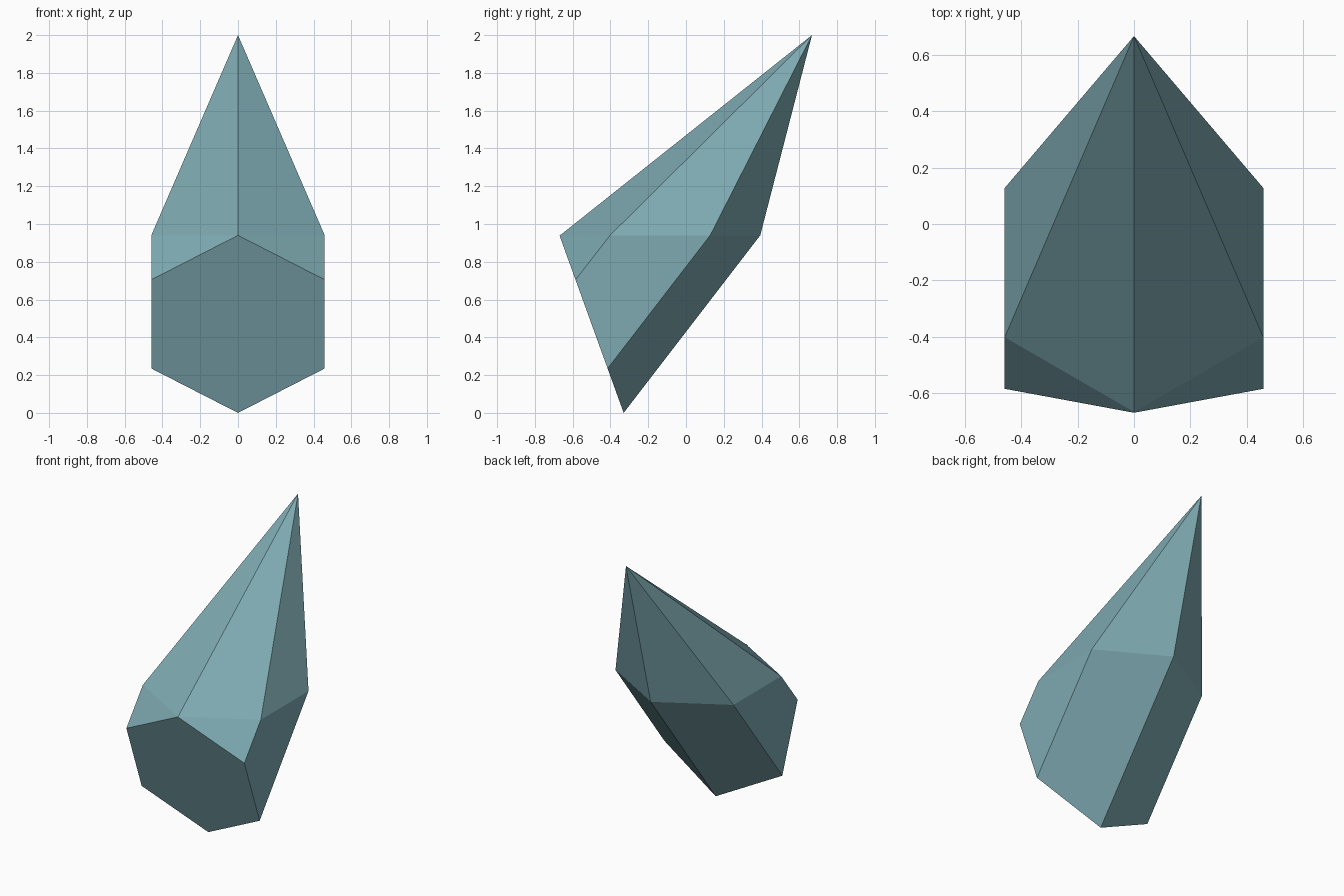
import bpy, bmesh, math

if "Cube" in bpy.data.objects:
    bpy.data.objects.remove(bpy.data.objects["Cube"])

# Slate teal crystal colour
mat = bpy.data.materials.new("slate_teal")
mat.diffuse_color = (0.205, 0.40, 0.44, 1)
mat.use_nodes = True
mat.node_tree.nodes["Principled BSDF"].inputs["Base Color"].default_value = mat.diffuse_color

bm = bmesh.new()
angles = [math.radians(60 * i) for i in range(6)]

# Slanted hexagonal base, facing the front and slightly down
base = [bm.verts.new((0.53 * math.sin(a), -0.5 - 0.17 * math.cos(a),
                      0.47 + 0.47 * math.cos(a))) for a in angles]
# Level hexagonal girdle, touching the base at its front corner
girdle = [bm.verts.new((0.53 * math.sin(a), -0.137 - 0.53 * math.cos(a), 0.94))
          for a in angles]
# Long leaning point
tip = bm.verts.new((0, 0.667, 2.0))

bm.faces.new(base)
for i in range(6):
    j = (i + 1) % 6
    bm.faces.new((base[i], base[j], girdle[j], girdle[i]))
    bm.faces.new((girdle[i], girdle[j], tip))

# Weld the shared front corner and tidy the facing
bmesh.ops.remove_doubles(bm, verts=bm.verts[:], dist=0.002)
bmesh.ops.recalc_face_normals(bm, faces=bm.faces[:])

mesh = bpy.data.meshes.new("crystal_shard")
bm.to_mesh(mesh)
bm.free()
mesh.materials.append(mat)
bpy.context.collection.objects.link(bpy.data.objects.new("crystal_shard", mesh))
